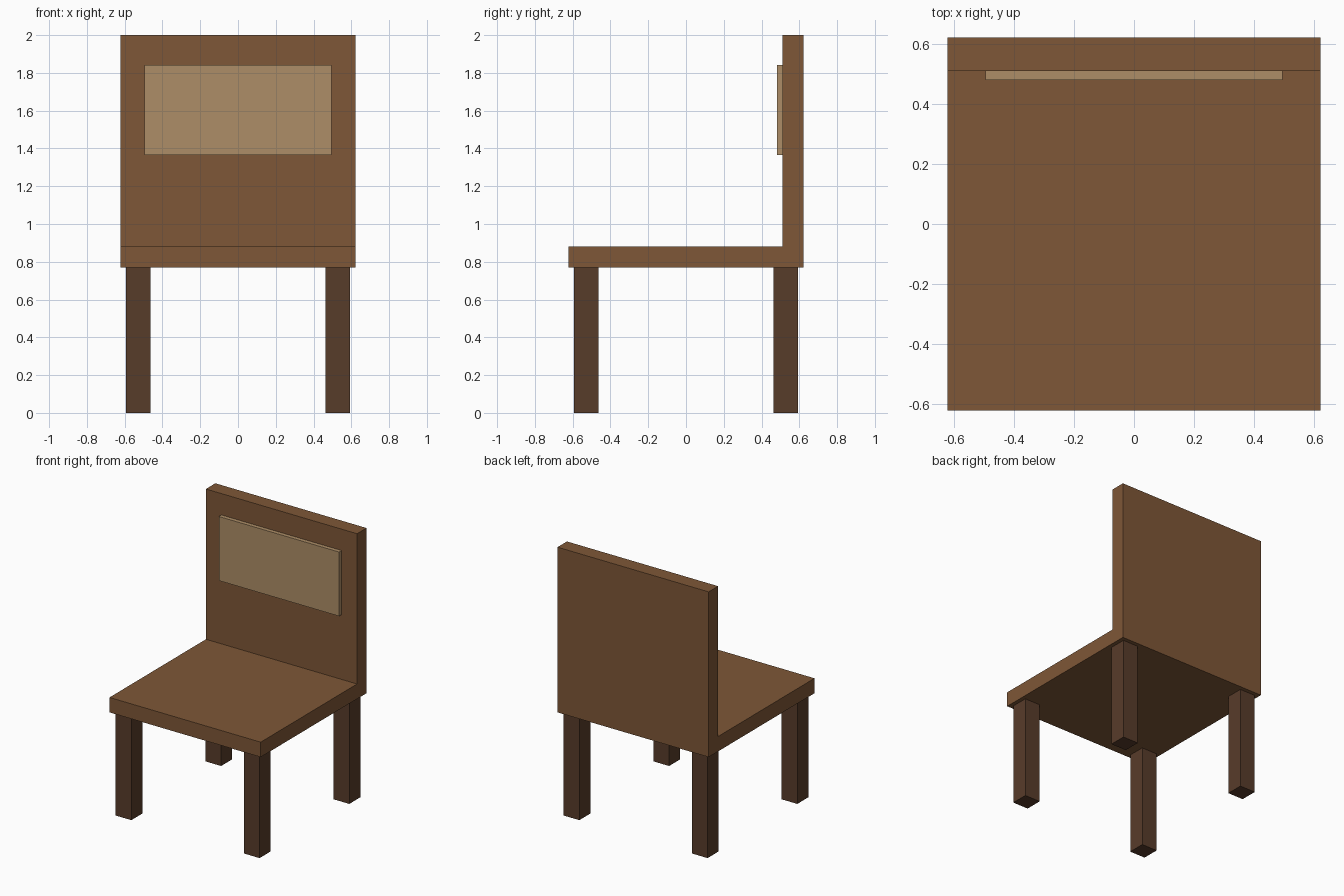
import bpy, bmesh

if "Cube" in bpy.data.objects:
    bpy.data.objects.remove(bpy.data.objects["Cube"])


def material(name, rgb):
    m = bpy.data.materials.new(name)
    m.diffuse_color = (*rgb, 1)
    m.use_nodes = True
    m.node_tree.nodes["Principled BSDF"].inputs["Base Color"].default_value = m.diffuse_color
    return m


def prism(name, profile, x0, x1, mat):
    """Extrude a (y, z) profile along x."""
    bm = bmesh.new()
    face = bm.faces.new([bm.verts.new((x0, y, z)) for y, z in profile])
    ext = bmesh.ops.extrude_face_region(bm, geom=[face])
    verts = [g for g in ext["geom"] if isinstance(g, bmesh.types.BMVert)]
    bmesh.ops.translate(bm, verts=verts, vec=(x1 - x0, 0, 0))
    bmesh.ops.recalc_face_normals(bm, faces=bm.faces)
    mesh = bpy.data.meshes.new(name)
    bm.to_mesh(mesh)
    bm.free()
    mesh.materials.append(mat)
    obj = bpy.data.objects.new(name, mesh)
    bpy.context.collection.objects.link(obj)
    return obj


def box(name, x, y, z, mat):
    profile = [(y[0], z[0]), (y[1], z[0]), (y[1], z[1]), (y[0], z[1])]
    return prism(name, profile, x[0], x[1], mat)


wood = material("wood", (0.21, 0.095, 0.038))
dark_wood = material("dark_wood", (0.097, 0.045, 0.023))
pad = material("pad", (0.42, 0.27, 0.135))

H = 0.622                      # half width and depth
SEAT_Z, SEAT_TOP, BACK_Y = 0.771, 0.882, 0.511

# Seat and backrest: one L-shaped slab
prism("seat_and_backrest",
      [(-H, SEAT_Z), (H, SEAT_Z), (H, 2), (BACK_Y, 2),
       (BACK_Y, SEAT_TOP), (-H, SEAT_TOP)], -H, H, wood)

# Pale panel on the front of the backrest
box("back_panel", (-0.495, 0.495), (0.481, BACK_Y), (1.364, 1.841), pad)

# Four square legs
spans = {-1: (-0.592, -0.463), 1: (0.463, 0.592)}
for sy, depth in (("front", -1), ("back", 1)):
    for sx, side in (("left", -1), ("right", 1)):
        box(f"{sy}_{sx}_leg", spans[side], spans[depth], (0, SEAT_Z), dark_wood)
